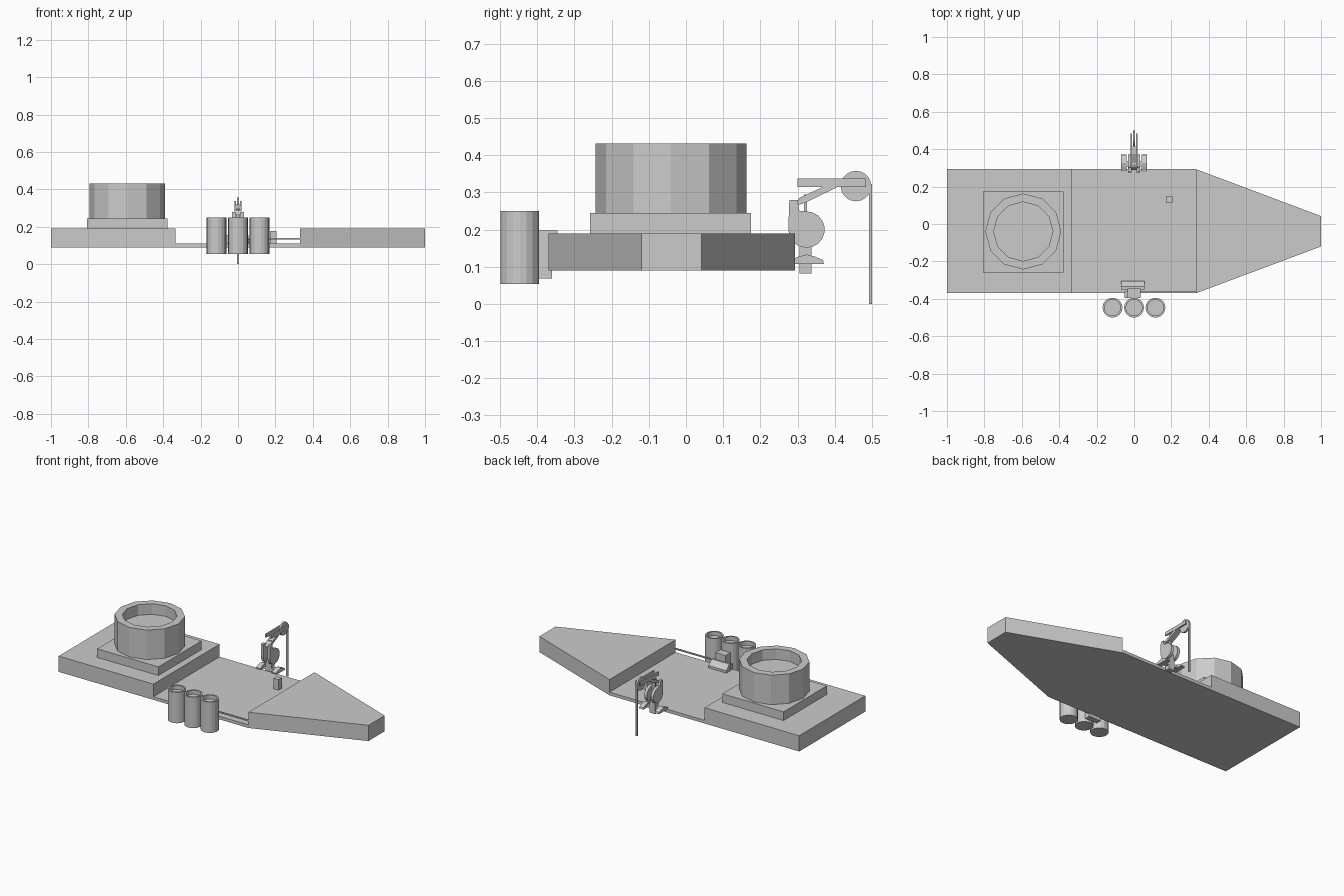
import bpy, bmesh, math
from mathutils import Vector, Matrix

if "Cube" in bpy.data.objects:
    bpy.data.objects.remove(bpy.data.objects["Cube"])


def finish(name, bm):
    bmesh.ops.recalc_face_normals(bm, faces=bm.faces)
    me = bpy.data.meshes.new(name)
    bm.to_mesh(me)
    bm.free()
    ob = bpy.data.objects.new(name, me)
    bpy.context.collection.objects.link(ob)
    return ob


def prism(name, pts, vec):
    """Extrude a closed 3D outline along a vector."""
    bm = bmesh.new()
    face = bm.faces.new([bm.verts.new(p) for p in pts])
    new = bmesh.ops.extrude_face_region(bm, geom=[face], use_keep_orig=True)["geom"]
    bmesh.ops.translate(bm, vec=vec, verts=[v for v in new if isinstance(v, bmesh.types.BMVert)])
    return finish(name, bm)


def box(name, x, y, z):
    pts = [(x[0], y[0], z[0]), (x[1], y[0], z[0]), (x[1], y[1], z[0]), (x[0], y[1], z[0])]
    return prism(name, pts, (0, 0, z[1] - z[0]))


def side_prism(name, yz, x0, x1):
    return prism(name, [(x0, y, z) for y, z in yz], (x1 - x0, 0, 0))


def cup(name, c, r, inner, z0, z1, floor, n):
    """Round tub: lathe of outer wall, rim, inner wall and recessed floor."""
    bm = bmesh.new()
    rings = []
    for rad, z in ((r, z0), (r, z1), (inner, z1), (inner, floor)):
        rings.append([bm.verts.new((c[0] + rad * math.cos(2 * math.pi * i / n),
                                    c[1] + rad * math.sin(2 * math.pi * i / n), z)) for i in range(n)])
    for a, b in zip(rings, rings[1:]):
        for i in range(n):
            j = (i + 1) % n
            bm.faces.new((a[i], a[j], b[j], b[i]))
    bm.faces.new(rings[0])
    bm.faces.new(rings[-1])
    return finish(name, bm)


def disc_x(name, y, z, r, x0, x1, n=20):
    pts = [(y + r * math.cos(2 * math.pi * i / n), z + r * math.sin(2 * math.pi * i / n)) for i in range(n)]
    return side_prism(name, pts, x0, x1)


# Hull: stepped stern and low mid deck, then the tapered bow
profile = [(-1, .09), (.332, .09), (.332, .11), (-.335, .11), (-.335, .19), (-1, .19)]
prism("stern_and_mid_deck", [(x, -.37, z) for x, z in profile], (0, .663, 0))
prism("bow", [(.332, -.37, .09), (1, -.12, .09), (1, .042, .09), (.332, .293, .09)], (0, 0, .1))

# Round tower on a square plinth
box("tower_plinth", (-.808, -.378), (-.258, .175), (.19, .245))
cup("tower", (-.592, -.04), .203, .158, .245, .432, .365, 12)

# Three upright tubes hung outside the near side
for i in (-1, 0, 1):
    cup(f"tube_{i + 2}", (i * .115, -.447), .053, .043, .054, .25, .225, 18)

# Tube mount plate, pivot block and sloped control console
box("tube_mount_plate", (-.052, .035), (-.395, -.36), (.068, .13))
box("tube_mount_head", (-.035, .035), (-.395, -.345), (.13, .197))
side_prism("console", [(-.35, .11), (-.305, .11), (-.305, .125), (-.335, .155), (-.35, .155)], -.07, .055)

# Rail along the near deck edge, and a small deck box
box("deck_rail", (.03, .332), (-.37, -.362), (.131, .139))
box("deck_box", (.17, .205), (.115, .147), (.11, .177))

# Crane feet: domed pads joined by an upright cross plate
pad = [(.282, .107), (.371, .107), (.368, .118), (.348, .127), (.325, .133), (.302, .127), (.282, .118)]
for s in (-1, 1):
    side_prism("crane_foot", pad, s * .04, s * .07)
box("crane_cross_bar", (-.07, .07), (.308, .336), (.108, .125))
box("crane_foot_post", (-.02, .02), (.305, .338), (.082, .187))

# Crane body: rounded cheek plates with a raised back edge
cheek = [(.275, .2), (.278, .28), (.3, .28), (.305, .25)]
cheek += [(.324 + .049 * math.cos(math.radians(a)), .2 + .049 * math.sin(math.radians(a)))
          for a in range(90, -151, -20)]
for s in (-1, 1):
    side_prism("crane_cheek", cheek, s * .014, s * .032)
box("crane_strut", (-.012, .012), (.317, .326), (.187, .295))

# Crane arm: diagonal boom and twin horizontal prongs holding a wheel
side_prism("crane_boom", [(.29, .262), (.32, .272), (.415, .318), (.375, .318), (.305, .285)], -.018, .018)
for s in (-1, 1):
    box("crane_prong", tuple(sorted((s * .011, s * .02))), (.3, .484), (.315, .337))
disc_x("crane_wheel", .457, .317, .041, -.006, .006)
box("cable", (-.006, .006), (.492, .5), (0, .322))
